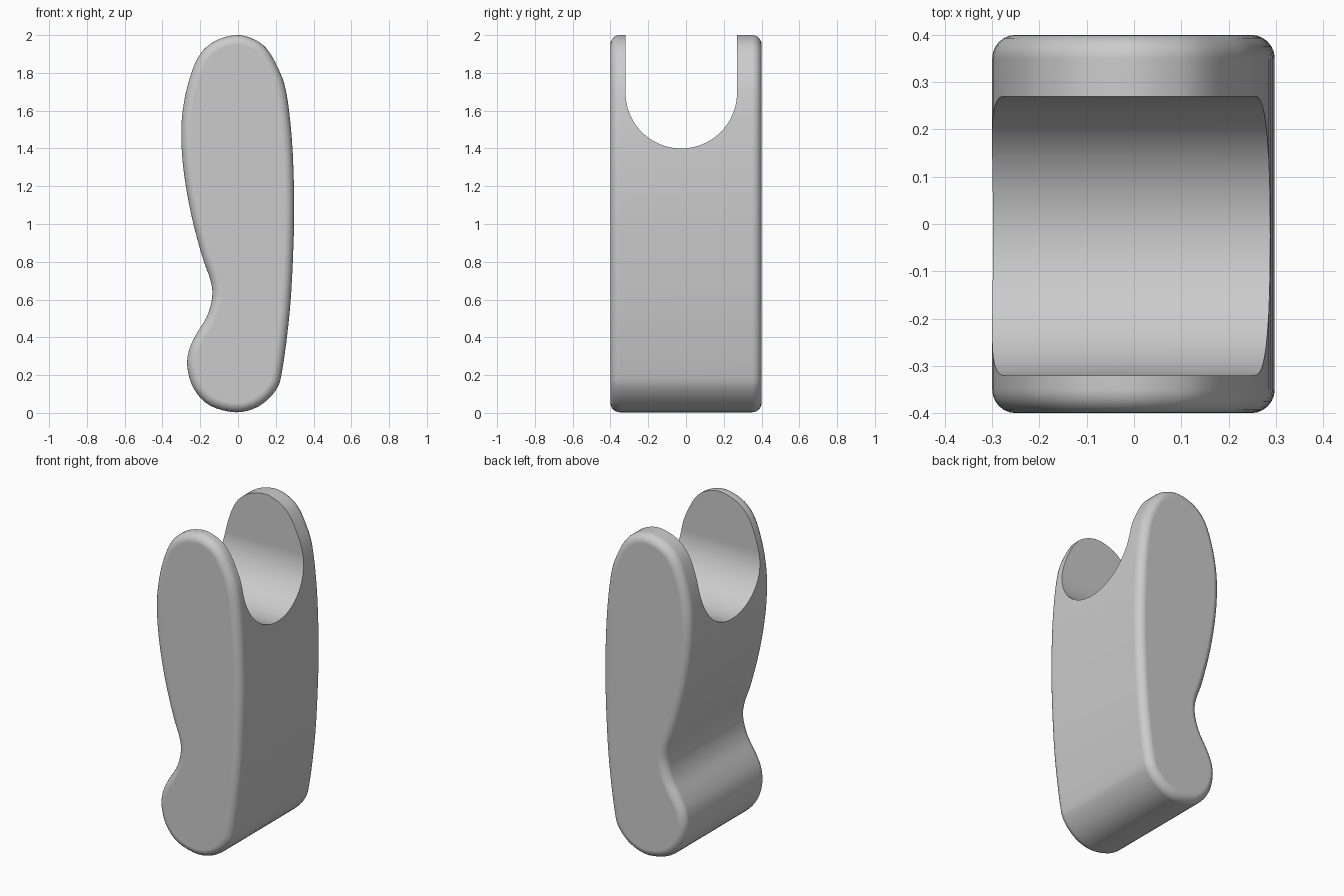
import bpy, bmesh, math
from mathutils import Vector

if "Cube" in bpy.data.objects:
    bpy.data.objects.remove(bpy.data.objects["Cube"], do_unlink=True)

grey = bpy.data.materials.new("plain grey")
grey.use_nodes = True
COLOUR = (0.6, 0.6, 0.6, 1)
grey.diffuse_color = COLOUR
grey.node_tree.nodes["Principled BSDF"].inputs["Base Color"].default_value = COLOUR


def smooth_loop(points, steps):
    """Closed Catmull-Rom curve through the points."""
    pts = [Vector(p) for p in points]
    out = []
    for i in range(len(pts)):
        a, b, c, d = (pts[(i + k) % len(pts)] for k in (-1, 0, 1, 2))
        for s in range(steps):
            t = s / steps
            out.append(0.5 * (2 * b + (c - a) * t + (2 * a - 5 * b + 4 * c - d) * t * t
                              + (3 * b - a - 3 * c + d) * t ** 3))
    return out


def prism(name, ring, offset):
    """Extrude a ring of 3D points along the offset."""
    bm = bmesh.new()
    face = bm.faces.new([bm.verts.new(p) for p in ring])
    res = bmesh.ops.extrude_face_region(bm, geom=[face])
    verts = [g for g in res["geom"] if isinstance(g, bmesh.types.BMVert)]
    bmesh.ops.translate(bm, verts=verts, vec=offset)
    bmesh.ops.recalc_face_normals(bm, faces=bm.faces)
    mesh = bpy.data.meshes.new(name)
    bm.to_mesh(mesh)
    bm.free()
    mesh.materials.append(grey)
    obj = bpy.data.objects.new(name, mesh)
    bpy.context.collection.objects.link(obj)
    return obj


# Waisted side outline of the body, counter-clockwise from the top
outline = [(-0.01, 2.0), (-0.12, 1.97), (-0.2, 1.9), (-0.25, 1.79), (-0.285, 1.65),
           (-0.3, 1.5), (-0.29, 1.3), (-0.25, 1.06), (-0.19, 0.83), (-0.145, 0.7),
           (-0.137, 0.61), (-0.165, 0.51), (-0.225, 0.41), (-0.26, 0.33), (-0.268, 0.24),
           (-0.235, 0.13), (-0.15, 0.04), (-0.01, 0.003), (0.11, 0.035), (0.2, 0.12),
           (0.235, 0.23), (0.275, 0.55), (0.294, 0.9), (0.297, 1.15), (0.285, 1.45),
           (0.255, 1.7), (0.21, 1.83), (0.15, 1.93), (0.08, 1.98)]
body = prism("hook_body", [(p.x, -0.4, p.y) for p in smooth_loop(outline, 4)], (0, 0.8, 0))

# Rounded rims on both end faces
rim = body.modifiers.new("rounded rims", "BEVEL")
rim.width = 0.05
rim.segments = 6
rim.limit_method = "ANGLE"
rim.angle_limit = math.radians(60)

# Round-bottomed slot through the top
radius, mid, base = 0.295, -0.025, 1.695
arc = [(-0.5, mid - radius * math.cos(math.pi * i / 40),
        base - radius * math.sin(math.pi * i / 40)) for i in range(41)]
arc += [(-0.5, mid + radius, 2.2), (-0.5, mid - radius, 2.2)]
cutter = prism("slot_cutter", arc, (1, 0, 0))
cutter.hide_render = True
cutter.hide_set(True)
slot = body.modifiers.new("slot", "BOOLEAN")
slot.operation = "DIFFERENCE"
slot.solver = "EXACT"
slot.object = cutter

bpy.ops.object.select_all(action="DESELECT")
body.select_set(True)
bpy.context.view_layer.objects.active = body
for name in [m.name for m in body.modifiers]:
    bpy.ops.object.modifier_apply(modifier=name)
bpy.data.objects.remove(cutter, do_unlink=True)

# Smooth skin with crisp slot edges
bpy.ops.object.shade_smooth_by_angle(angle=math.radians(35))
weighted = body.modifiers.new("flat ends", "WEIGHTED_NORMAL")
weighted.keep_sharp = True
